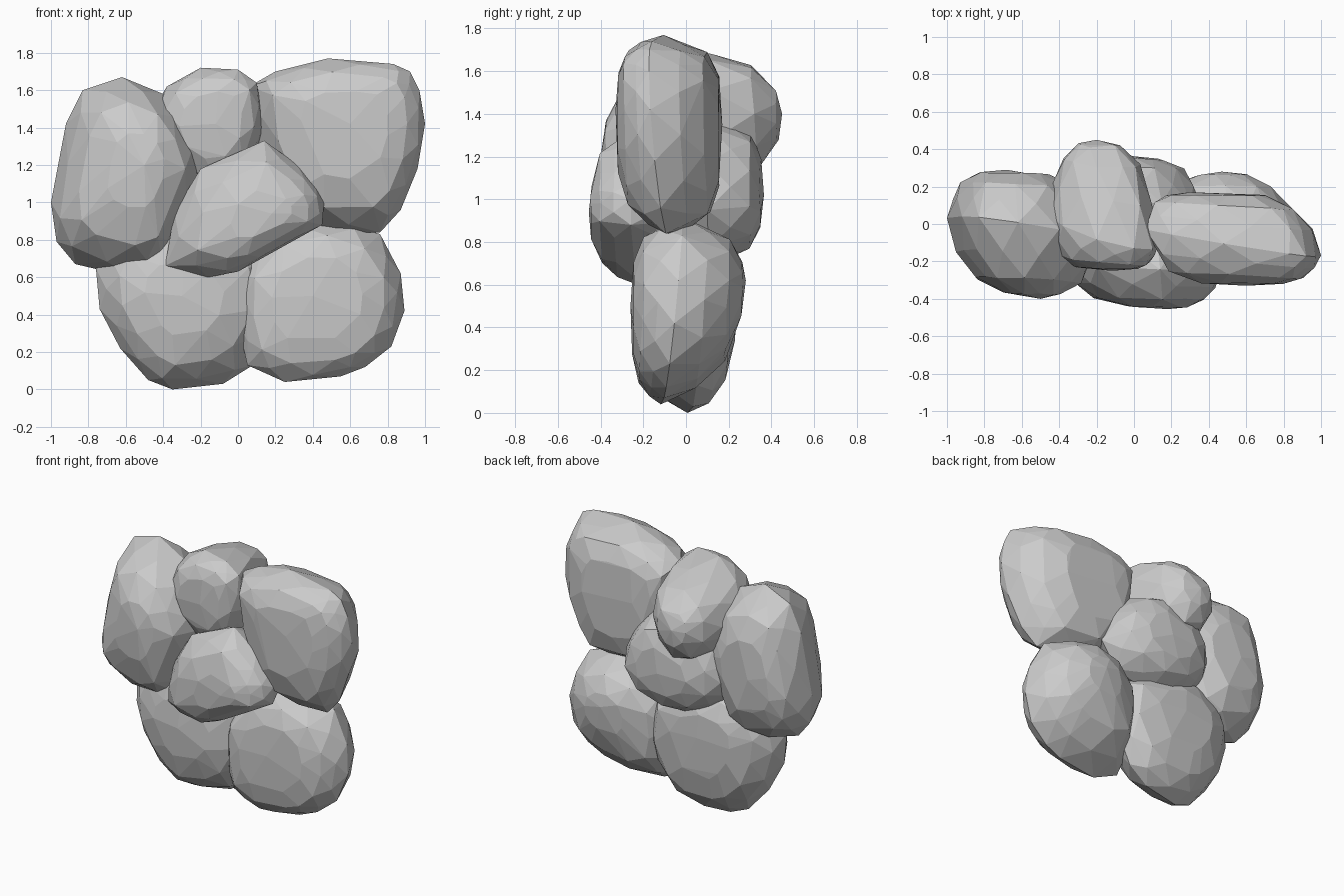
import bpy, bmesh, random
from math import sin, cos, radians
from mathutils import Vector

random.seed(4)


def rock(name, outline, mid, front, back, ef=0.6, eb=0.8):
    """Faceted boulder: outline (x, z), mid = (y, x slope, z slope),
    front/back = bulge peaks (x, y, z), ef/eb = taper towards each peak."""
    n = len(outline)
    cx = sum(p[0] for p in outline) / n
    cz = sum(p[1] for p in outline) / n
    bm = bmesh.new()

    def edge_point(x, z):
        return Vector((x, mid[0] + mid[1] * (x - cx) + mid[2] * (z - cz), z))

    for x, z in outline:
        bm.verts.new(edge_point(x, z))
    for peak, e in ((Vector(front), ef), (Vector(back), eb)):
        for k, deg in enumerate((24, 48, 70)):
            t = radians(deg)
            for i in range(n):
                a, b = outline[i], outline[(i + 1) % n]
                f = 0.5 if k % 2 == 0 else 0.0
                p = edge_point(a[0] + (b[0] - a[0]) * f, a[1] + (b[1] - a[1]) * f)
                s = cos(t) ** e * random.uniform(0.96, 1.01)
                q = peak + (p - peak) * s
                q.y = p.y + (peak.y - p.y) * sin(t) * random.uniform(0.97, 1.02)
                bm.verts.new(q)
        bm.verts.new(peak)
    # wrap the points in a convex skin
    res = bmesh.ops.convex_hull(bm, input=bm.verts[:])
    junk = set(res["geom_interior"]) | set(res["geom_unused"])
    bmesh.ops.delete(bm, geom=[g for g in junk if isinstance(g, bmesh.types.BMVert)],
                     context='VERTS')
    bmesh.ops.dissolve_limit(bm, angle_limit=radians(4), verts=bm.verts[:], edges=bm.edges[:])
    bmesh.ops.recalc_face_normals(bm, faces=bm.faces[:])
    me = bpy.data.meshes.new(name)
    bm.to_mesh(me)
    bm.free()
    ob = bpy.data.objects.new(name, me)
    bpy.context.collection.objects.link(ob)
    return ob


# upper left boulder
rock("left_rock",
     [(-0.62, 1.67), (-0.83, 1.6), (-0.92, 1.42), (-1.0, 1.0), (-0.97, 0.79), (-0.87, 0.67),
      (-0.57, 0.6), (-0.4, 0.66), (-0.33, 0.85), (-0.19, 1.17), (-0.26, 1.4), (-0.4, 1.58)],
     (-0.02, -0.15, 0.05), (-0.5, -0.4, 1.2), (-0.68, 0.29, 1.12), 0.85, 0.65)

# top middle boulder, poking out at the back
rock("top_rock",
     [(-0.2, 1.72), (0.0, 1.71), (0.1, 1.64), (0.14, 1.4), (0.06, 1.18), (-0.12, 1.06),
      (-0.32, 1.12), (-0.45, 1.3), (-0.45, 1.5), (-0.38, 1.62)],
     (-0.01, -0.25, -0.28), (-0.12, -0.25, 1.42), (-0.2, 0.45, 1.4), 0.5, 0.85)

# large upper right slab
rock("right_rock",
     [(0.48, 1.77), (0.83, 1.74), (0.92, 1.7), (0.97, 1.6), (1.0, 1.42), (0.96, 1.18),
      (0.87, 0.96), (0.76, 0.84), (0.42, 0.84), (0.25, 0.98), (0.1, 1.3), (0.06, 1.62),
      (0.2, 1.7)],
     (-0.1, -0.16, -0.06), (0.6, -0.33, 1.42), (0.3, 0.17, 1.35), 0.6, 0.5)

# centre front boulder
rock("front_rock",
     [(0.14, 1.33), (0.32, 1.2), (0.42, 1.08), (0.46, 1.0), (0.45, 0.88), (0.22, 0.74),
      (0.0, 0.63), (-0.16, 0.6), (-0.39, 0.66), (-0.34, 0.95), (-0.2, 1.18)],
     (-0.24, -0.05, 0.0), (0.18, -0.455, 0.94), (0.05, 0.05, 0.95), 0.85, 0.7)

# lower left boulder
rock("lower_left_rock",
     [(-0.76, 0.65), (-0.74, 0.43), (-0.63, 0.22), (-0.48, 0.05), (-0.35, 0.0), (-0.08, 0.03),
      (0.08, 0.13), (0.22, 0.4), (0.18, 0.7), (-0.1, 0.9), (-0.45, 0.93), (-0.68, 0.8)],
     (0.01, 0.1, 0.0), (-0.3, -0.24, 0.5), (-0.25, 0.24, 0.58), 0.75, 0.65)

# lower right boulder
rock("lower_right_rock",
     [(0.05, 0.13), (0.25, 0.04), (0.55, 0.07), (0.68, 0.12), (0.82, 0.23), (0.89, 0.42),
      (0.87, 0.62), (0.76, 0.83), (0.5, 0.92), (0.2, 0.85), (0.0, 0.62), (0.0, 0.35)],
     (-0.07, 0.04, 0.1), (0.4, -0.26, 0.5), (0.47, 0.28, 0.62), 0.55, 1.05)

# back middle boulder
rock("back_rock",
     [(-0.07, 1.4), (0.15, 1.34), (0.31, 1.17), (0.36, 0.95), (0.24, 0.77), (-0.02, 0.69),
      (-0.28, 0.74), (-0.46, 0.9), (-0.46, 1.12), (-0.32, 1.32)],
     (0.12, -0.05, 0.0), (-0.05, -0.1, 1.05), (-0.03, 0.365, 1.02), 0.7, 0.65)
